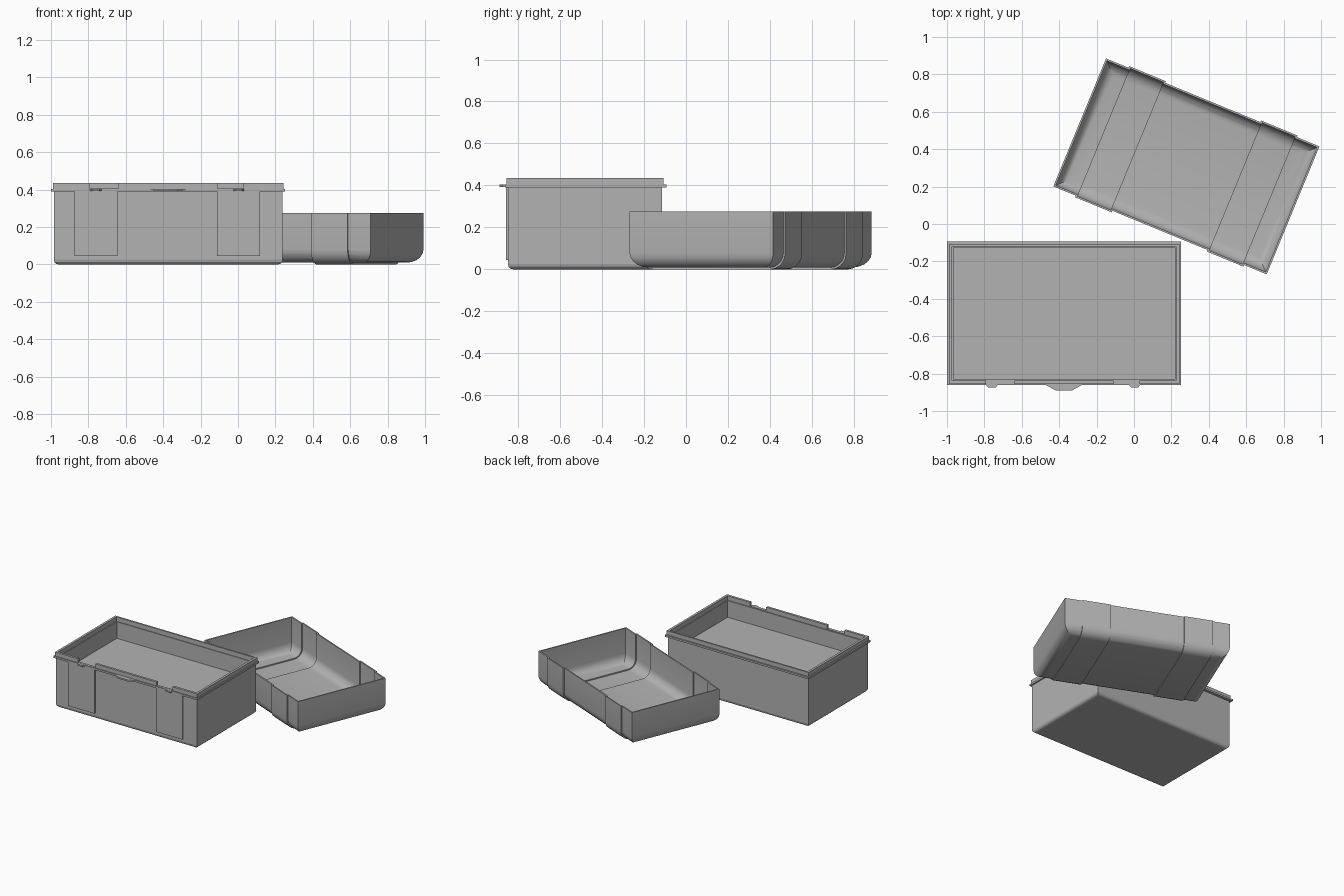
import bpy, bmesh, math
from mathutils import Matrix

cube = bpy.data.objects.get("Cube")
if cube:
    bpy.data.objects.remove(cube, do_unlink=True)

grey = bpy.data.materials.new("plain grey")
grey.use_nodes = True
grey.diffuse_color = (0.45, 0.45, 0.45, 1)
bsdf = next(n for n in grey.node_tree.nodes if n.type == 'BSDF_PRINCIPLED')
bsdf.inputs["Base Color"].default_value = (0.45, 0.45, 0.45, 1)


def finish(name, bm):
    bmesh.ops.recalc_face_normals(bm, faces=bm.faces)
    mesh = bpy.data.meshes.new(name)
    bm.to_mesh(mesh)
    bm.free()
    mesh.materials.append(grey)
    ob = bpy.data.objects.new(name, mesh)
    bpy.context.collection.objects.link(ob)
    return ob


def box(name, x0, x1, y0, y1, z0, z1):
    bm = bmesh.new()
    bmesh.ops.create_cube(bm, size=1)
    bm.transform(Matrix.Translation(((x0 + x1) / 2, (y0 + y1) / 2, (z0 + z1) / 2))
                 @ Matrix.Diagonal((x1 - x0, y1 - y0, z1 - z0, 1)))
    return finish(name, bm)


def prism(name, outline, z0, z1):
    bm = bmesh.new()
    face = bm.faces.new([bm.verts.new((x, y, z0)) for x, y in outline])
    new = bmesh.ops.extrude_face_region(bm, geom=[face])["geom"]
    bmesh.ops.translate(bm, verts=[v for v in new if isinstance(v, bmesh.types.BMVert)],
                        vec=(0, 0, z1 - z0))
    return finish(name, bm)


def hull(name, u0, u1, half, z0, z1, radius, ends=True, steps=5):
    """Block with rounded bottom edges; flat ends when ends is False."""
    bm = bmesh.new()
    levels = []
    for i in range(steps + 1):
        a = math.pi / 2 * i / steps
        levels.append((radius * (1 - math.sin(a)), z0 + radius * (1 - math.cos(a))))
    levels.append((0, z1))
    rings = []
    for d, z in levels:
        e = d if ends else 0
        rings.append([bm.verts.new((u, v, z)) for u, v in (
            (u0 + e, d - half), (u1 - e, d - half), (u1 - e, half - d), (u0 + e, half - d))])
    for low, high in zip(rings, rings[1:]):
        for i in range(4):
            j = (i + 1) % 4
            bm.faces.new((low[i], low[j], high[j], high[i]))
    bm.faces.new(rings[0])
    bm.faces.new(rings[-1])
    return finish(name, bm)


def combine(ob, other, operation):
    mod = ob.modifiers.new("combine", 'BOOLEAN')
    mod.operation = operation
    mod.solver = 'EXACT'
    mod.object = other
    bpy.context.view_layer.objects.active = ob
    bpy.ops.object.modifier_apply(modifier=mod.name)
    bpy.data.objects.remove(other, do_unlink=True)


# Deep box, filled up to a sunken floor
body = hull("box_body", -0.612, 0.612, 0.367, 0, 0.40, 0.025, steps=3)
body.location = (-0.373, -0.482, 0)
bpy.context.view_layer.update()
combine(body, box("cut", -0.965, 0.22, -0.83, -0.125, 0.27, 0.6), 'DIFFERENCE')

# Rim wall and flange
rim = box("box_rim", -0.99, 0.243, -0.855, -0.107, 0.39, 0.435)
combine(rim, box("cut", -0.972, 0.225, -0.837, -0.12, 0.3, 0.6), 'DIFFERENCE')
for x0, x1 in ((-0.79, -0.64), (-0.11, 0.03)):
    combine(rim, box("cut", x0, x1, -0.9, -0.8, 0.405, 0.6), 'DIFFERENCE')
flange = box("box_flange", -1.0, 0.25, -0.862, -0.094, 0.39, 0.404)
combine(flange, box("cut", -0.972, 0.225, -0.837, -0.12, 0.3, 0.6), 'DIFFERENCE')

# Raised front panels, latch tabs and pull lip
for side, x0 in (("right", -0.875), ("left", -0.112)):
    box(side + "_front_panel", x0, x0 + 0.23, -0.859, -0.84, 0.045, 0.395)


def tab(name, x0, x1, slope, depth):
    prism(name, [(x0, -0.85), (x0, -0.862), (x0 + slope, -0.862 - depth),
                 (x1 - slope, -0.862 - depth), (x1, -0.862), (x1, -0.85)], 0.392, 0.404)


tab("right_latch_tab", -0.79, -0.73, 0.01, 0.013)
tab("left_latch_tab", -0.025, 0.032, 0.01, 0.013)
tab("pull_lip", -0.47, -0.28, 0.05, 0.027)

# Shallow tray with two bands pressed outward across it
wall, step = 0.01, 0.009
L, W, TOP = 0.617, 0.37, 0.275
bands = ((-0.487, -0.275), (0.275, 0.487))
tray = hull("tray", -L, L, W, step, TOP, 0.07)
for a, b in bands:
    combine(tray, hull("band", a, b, W + step, 0, TOP, 0.078, False), 'UNION')
combine(tray, hull("cut", wall - L, L - wall, W - wall, step + wall, 0.5, 0.062), 'DIFFERENCE')
for a, b in bands:
    combine(tray, hull("cut", a + wall, b - wall, W + step - wall, wall, 0.5, 0.07, False),
            'DIFFERENCE')
tray.location = (0.28, 0.308, 0)
tray.rotation_euler.z = math.radians(-22.4)

# Soft bottom curves on the tray, crisp corners elsewhere
bpy.ops.object.select_all(action='DESELECT')
tray.select_set(True)
bpy.context.view_layer.objects.active = tray
bpy.ops.object.shade_smooth_by_angle(angle=math.radians(25))
